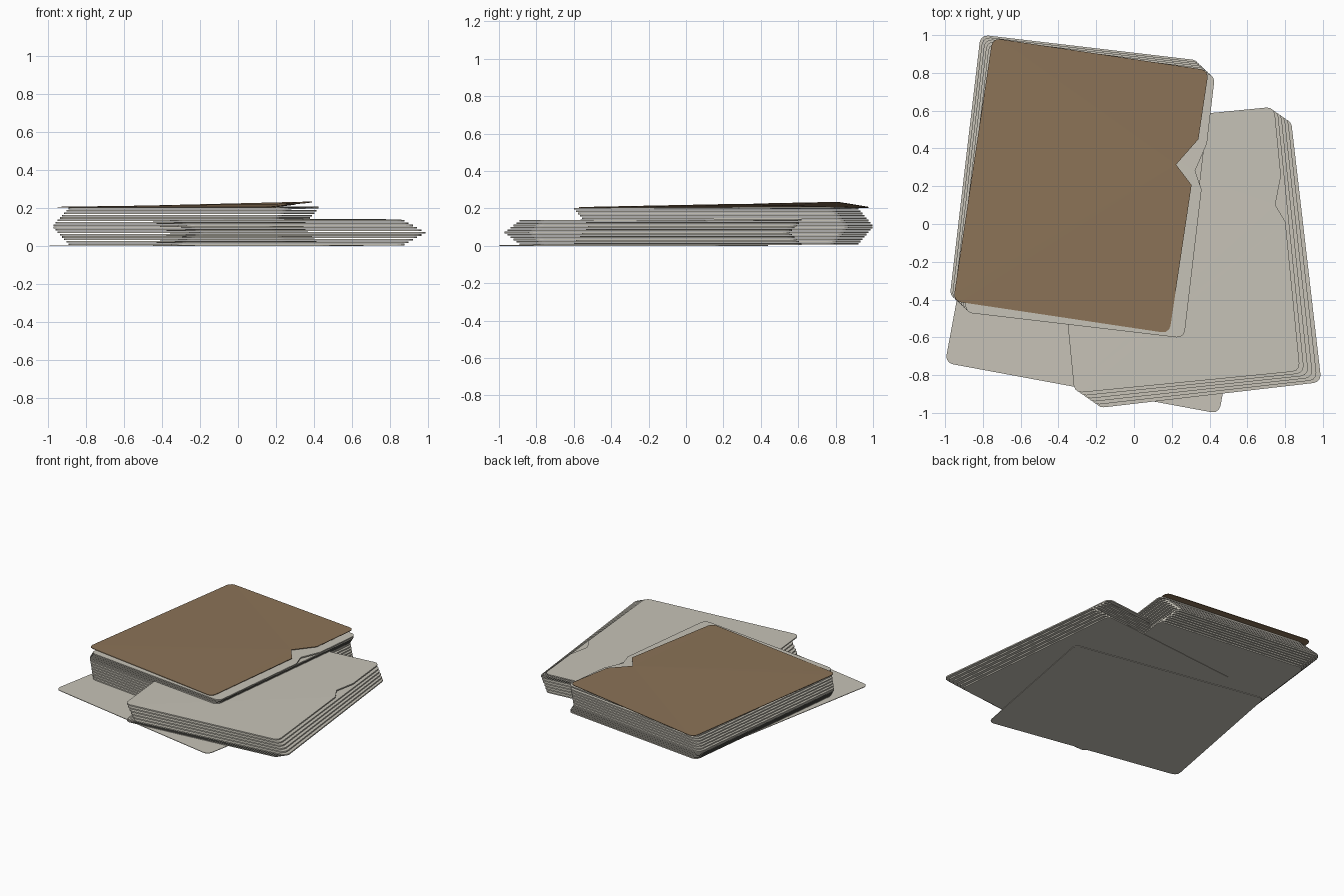
import bpy, bmesh, math
from mathutils import Matrix, Vector

cube = bpy.data.objects.get("Cube")
if cube:
    bpy.data.objects.remove(cube)


def make_material(name, colour):
    mat = bpy.data.materials.new(name)
    mat.use_nodes = True
    mat.diffuse_color = (*colour, 1)
    mat.node_tree.nodes["Principled BSDF"].inputs["Base Color"].default_value = (*colour, 1)
    return mat


PAPER = make_material("pale paper", (0.57, 0.545, 0.475))
CARD = make_material("brown card", (0.26, 0.172, 0.096))


def outline(w, h, radius, notch):
    """Rounded sheet outline from its front left corner, with a torn notch on the right edge."""
    pts = []
    corners = [(radius, radius, 180), (w - radius, radius, 270),
               (w - radius, h - radius, 0), (radius, h - radius, 90)]
    for cx, cy, start in corners:
        if start == 0 and notch:
            mid = h / 2
            pts += [(w, mid + 0.09), (w - notch, mid + 0.185), (w, mid + 0.335)]
        for step in range(4):
            a = math.radians(start + step * 30)
            pts.append((cx + radius * math.cos(a), cy + radius * math.sin(a)))
    return pts


def sheet(name, corner, size, turn, z, thick, mat, notch=0, lift=0):
    """One sheet, placed by its front left corner; lift curls up the back right corner."""
    w, h = size
    bm = bmesh.new()
    rings = []
    for level in (0, thick):
        rings.append([bm.verts.new((x, y, level + lift * (x / w) * (y / h)))
                      for x, y in outline(w, h, 0.04, notch)])
    low, high = rings
    bm.faces.new(low[::-1])
    bm.faces.new(high)
    n = len(low)
    for i in range(n):
        j = (i + 1) % n
        bm.faces.new((low[i], low[j], high[j], high[i]))
    if lift:
        bmesh.ops.triangulate(bm, faces=[f for f in bm.faces if len(f.verts) > 4])
    bm.transform(Matrix.Translation((*corner, z)) @ Matrix.Rotation(math.radians(turn), 4, "Z"))
    mesh = bpy.data.meshes.new(name)
    bm.to_mesh(mesh)
    bm.free()
    mesh.materials.append(mat)
    obj = bpy.data.objects.new(name, mesh)
    bpy.context.collection.objects.link(obj)
    return obj


def stack(name, count, base, size, corner, shift, turn, twist):
    """Pile of sheets that slides out towards mid height and back again."""
    pitch = 0.0125
    for i in range(count):
        out = 1 - abs(2 * i / (count - 1) - 1)
        top = i == count - 1
        pos = Vector(corner) + Vector(shift) * out
        sheet(f"{name}_{i + 1}", pos, size, turn + twist * out, base + i * pitch,
              0.009, PAPER, 0.045 if top else 0, 0.006 if top else 0)


# Loose sheet under both piles
sheet("bottom_sheet", (-1.0, -0.735), (1.475, 1.2), -10.5, 0, 0.004, PAPER)

# Low pile on one side and taller pile beside it
stack("low_pile_sheet", 11, 0.004, (1.2, 1.405), (-0.315, -0.895), (0.115, -0.08), 5.6, 1)
stack("tall_pile_sheet", 16, 0.006, (1.17, 1.405), (-0.897, -0.468), (-0.085, 0.08), -6.7, 0)

# Brown cover card with a curled corner
sheet("cover_card", (-0.957, -0.408), (1.157, 1.408), -8.5, 0.203, 0.004, CARD, 0.097, 0.028)
